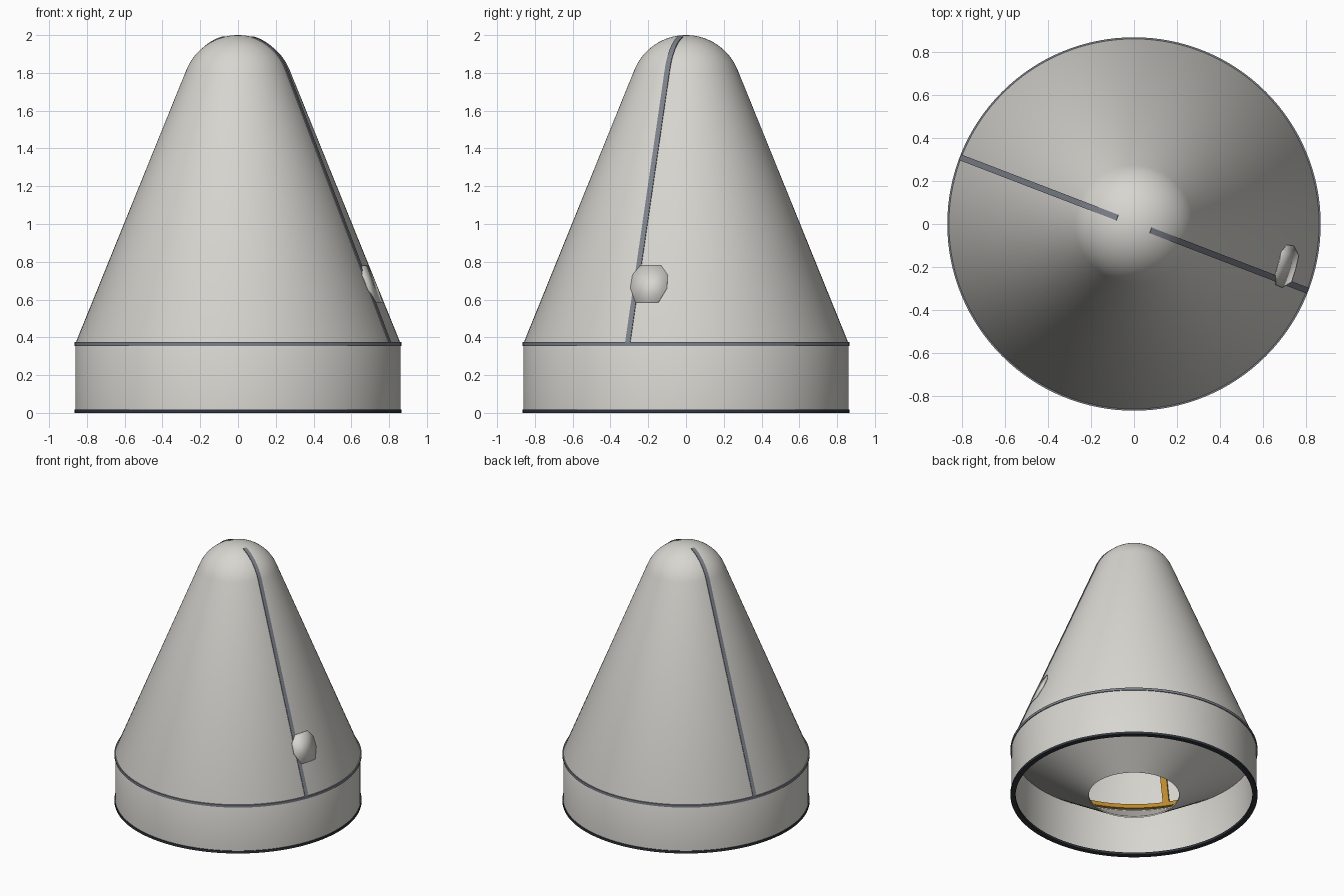
import bpy, bmesh, math

if "Cube" in bpy.data.objects:
    bpy.data.objects.remove(bpy.data.objects["Cube"])

SEG = 128
R_BASE, Z_JOINT = 0.86, 0.37
R_NOSE, Z_NOSE = 0.295, 1.705          # nose sphere radius and centre height
SEAM = math.radians(-21)


def material(name, r, g, b):
    m = bpy.data.materials.new(name)
    m.diffuse_color = (r, g, b, 1)
    m.use_nodes = True
    m.node_tree.nodes["Principled BSDF"].inputs["Base Color"].default_value = m.diffuse_color
    return m


WHITE = material("shell_white", 0.68, 0.67, 0.63)
GREY = material("seam_grey", 0.20, 0.215, 0.25)
DARK = material("base_dark", 0.03, 0.036, 0.045)
GOLD = material("gold", 0.55, 0.28, 0.03)


def make(name, verts, faces, mat, smooth=True):
    me = bpy.data.meshes.new(name)
    me.from_pydata(verts, [], faces)
    bm = bmesh.new()
    bm.from_mesh(me)
    bmesh.ops.remove_doubles(bm, verts=bm.verts, dist=1e-5)
    bmesh.ops.recalc_face_normals(bm, faces=bm.faces)
    bm.to_mesh(me)
    bm.free()
    me.materials.append(mat)
    ob = bpy.data.objects.new(name, me)
    bpy.context.collection.objects.link(ob)
    if smooth:
        bpy.ops.object.select_all(action='DESELECT')
        ob.select_set(True)
        bpy.context.view_layer.objects.active = ob
        bpy.ops.object.shade_smooth_by_angle(angle=math.radians(25))
    return ob


def lathe(name, loop, mat):
    """Revolve a closed (r, z) outline around the z axis."""
    n = len(loop)
    verts = [(r * math.cos(2 * math.pi * i / SEG), r * math.sin(2 * math.pi * i / SEG), z)
             for i in range(SEG) for r, z in loop]
    faces = []
    for i in range(SEG):
        j = (i + 1) % SEG
        for k in range(n):
            l = (k + 1) % n
            f = [i * n + k, j * n + k, j * n + l, i * n + l]
            if loop[k][0] < 1e-6 and loop[l][0] < 1e-6:
                continue
            if loop[k][0] < 1e-6:
                f.pop(1)
            elif loop[l][0] < 1e-6:
                f.pop(2)
            faces.append(f)
    return make(name, verts, faces, mat)


def strip(name, inner, outer, width, angle, mat):
    """Sweep a band between two (r, z) lines, with a constant width, at an azimuth."""
    c, s = math.cos(angle), math.sin(angle)
    verts = [(r * c - w * s, r * s + w * c, z)
             for a, b in zip(inner, outer)
             for (r, z), w in ((a, -width / 2), (a, width / 2), (b, width / 2), (b, -width / 2))]
    n = len(inner)
    faces = [(0, 1, 2, 3), tuple(4 * (n - 1) + k for k in range(4))]
    for i in range(n - 1):
        for k in range(4):
            l = (k + 1) % 4
            faces.append((4 * i + k, 4 * i + l, 4 * i + 4 + l, 4 * i + 4 + k))
    return make(name, verts, faces, mat)


# angle at which the cone is tangent to the nose sphere
PHI = math.atan2(Z_JOINT - Z_NOSE, R_BASE) + math.acos(
    R_NOSE / math.hypot(R_BASE, Z_JOINT - Z_NOSE))


def nose(offset, end, steps=16):
    """Cone foot followed by the nose arc, shifted out by offset."""
    pts = [(R_BASE + offset, Z_JOINT)]
    for i in range(steps + 1):
        a = PHI + (end - PHI) * i / steps
        pts.append(((R_NOSE + offset) * math.cos(a), Z_NOSE + (R_NOSE + offset) * math.sin(a)))
    return pts


def cone_r(z):
    r1, z1 = R_NOSE * math.cos(PHI), Z_NOSE + R_NOSE * math.sin(PHI)
    return R_BASE + (r1 - R_BASE) * (z - Z_JOINT) / (z1 - Z_JOINT)


# hollow fairing shell
T = 0.02
outer = [(R_BASE, 0.005)] + nose(0, math.pi / 2)
inner = [(R_BASE - T, 0.005)] + nose(-T, math.pi / 2)
lathe("fairing_shell", outer + inner[::-1], WHITE)

# dark ring at the foot and grey ring at the joint
lathe("base_ring", [(0.83, 0), (0.866, 0), (0.866, 0.018), (0.83, 0.018)], DARK)
lathe("joint_ring", [(0.85, 0.355), (0.866, 0.355), (0.866, 0.374), (0.85, 0.374)], GREY)

# two seam strips, opposite each other, stopping short of the tip
end = math.acos(0.082 / R_NOSE)
for i in range(2):
    strip("seam_strip_%d" % (i + 1), nose(-0.008, end), nose(0.005, end), 0.028,
          SEAM + i * math.pi, GREY)

# access door: an eight-sided curved plate lying on the cone
verts = []
for u, lo, hi in ((-0.10, 0.66, 0.73), (-0.06, 0.585, 0.78), (0, 0.585, 0.78),
                  (0.06, 0.585, 0.78), (0.10, 0.66, 0.73)):
    for z in (lo, hi):
        a = math.radians(-15.5) + u / 0.742
        r = cone_r(z) + 0.003
        verts.append((r * math.cos(a), r * math.sin(a), z))
door = make("access_door", verts,
            [(2 * i, 2 * i + 2, 2 * i + 3, 2 * i + 1) for i in range(4)], WHITE)
mod = door.modifiers.new("thickness", 'SOLIDIFY')
mod.thickness = 0.006
mod.offset = 0

# conical adapter inside, narrowing down to an open ring
lathe("payload_adapter", [(0.317, 0.003), (0.845, 0.355), (0.845, 0.367), (0.317, 0.015)], WHITE)

# gold inner ring and upright ribs
lathe("inner_ring", [(0.815, 0.37), (0.842, 0.37), (0.832, 0.395), (0.805, 0.395)], GOLD)
for i in range(4):
    strip("inner_rib_%d" % (i + 1),
          [(cone_r(z) - 0.04, z) for z in (0.38, 0.9)],
          [(cone_r(z) - 0.018, z) for z in (0.38, 0.9)],
          0.045, math.radians(34 + 90 * i), GOLD)
